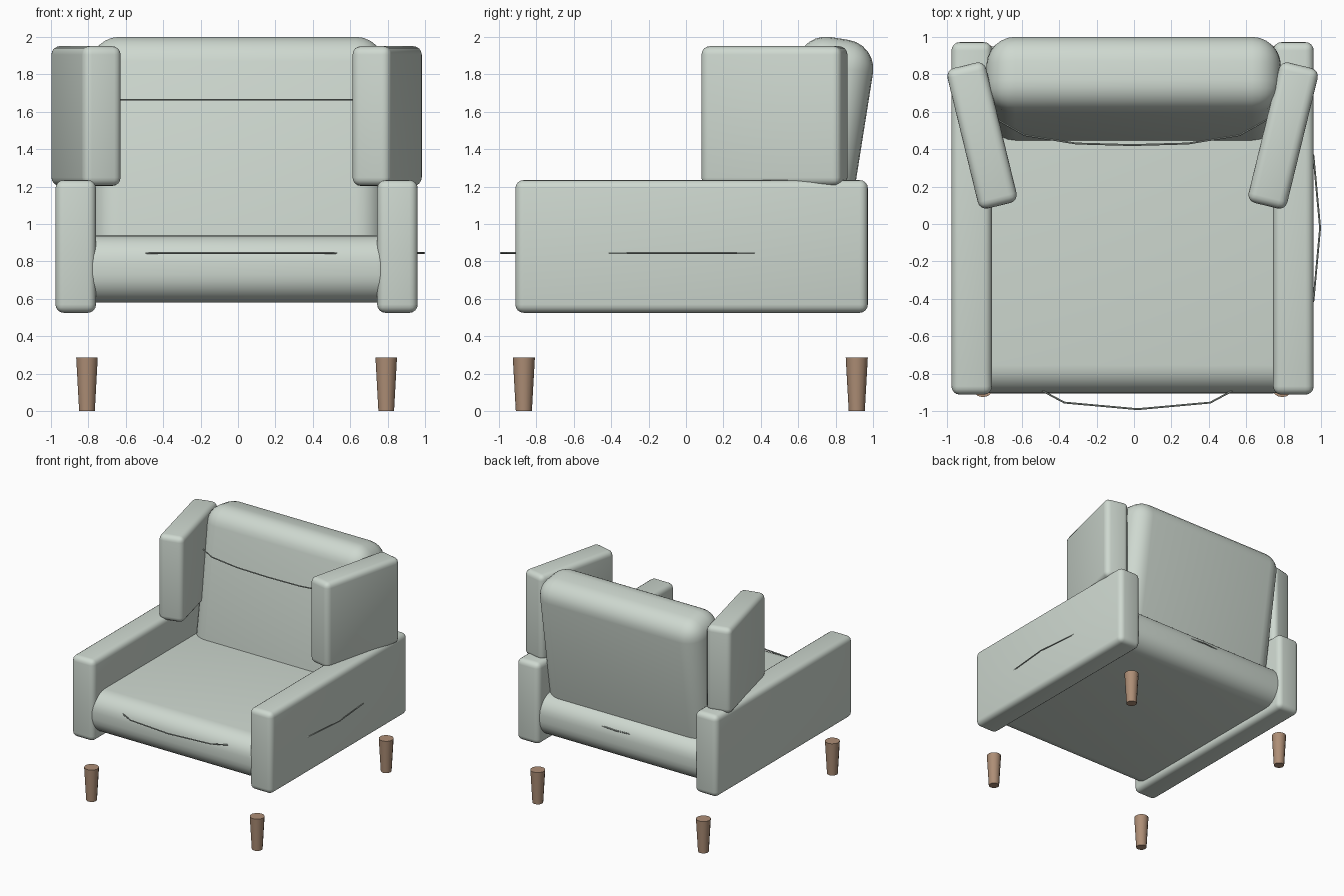
import bpy, math

if "Cube" in bpy.data.objects:
    bpy.data.objects.remove(bpy.data.objects["Cube"])


def material(name, rgb):
    m = bpy.data.materials.new(name)
    m.diffuse_color = (*rgb, 1)
    m.use_nodes = True
    m.node_tree.nodes["Principled BSDF"].inputs["Base Color"].default_value = m.diffuse_color
    return m


fabric = material("sage_fabric", (0.62, 0.69, 0.63))
piping = material("dark_piping", (0.40, 0.45, 0.41))
wood = material("brown_wood", (0.42, 0.27, 0.18))


def finish(o, name, mat):
    o.name = name
    o.data.materials.append(mat)
    bpy.ops.object.shade_smooth_by_angle(angle=math.radians(35))
    return o


def soft_box(name, center, size, bevel, segments, rot=(0, 0, 0)):
    bpy.ops.mesh.primitive_cube_add(size=1, location=center)
    o = bpy.context.object
    o.scale = size
    bpy.ops.object.transform_apply(location=False, rotation=False, scale=True)
    b = o.modifiers.new("rounding", 'BEVEL')
    b.width, b.segments, b.limit_method = bevel, segments, 'NONE'
    bpy.ops.object.modifier_apply(modifier=b.name)
    o.rotation_euler = rot
    return finish(o, name, fabric)


def piping_ring(name, center, a, b, n=2.6, count=16, radius=0.005):
    # thin cord following a rounded-square loop
    cu = bpy.data.curves.new(name, 'CURVE')
    cu.dimensions = '3D'
    cu.bevel_depth, cu.bevel_resolution = radius, 1
    s = cu.splines.new('POLY')
    s.points.add(count - 1)
    s.use_cyclic_u = True
    for i, p in enumerate(s.points):
        t = 2 * math.pi * i / count
        c, d = math.cos(t), math.sin(t)
        r = (abs(c) ** n + abs(d) ** n) ** (-1 / n)
        p.co = (a * r * c, b * r * d, 0, 1)
    o = bpy.data.objects.new(name, cu)
    bpy.context.collection.objects.link(o)
    o.location = center
    bpy.ops.object.select_all(action='DESELECT')
    o.select_set(True)
    bpy.context.view_layer.objects.active = o
    bpy.ops.object.convert(target='MESH')
    finish(bpy.context.object, name, piping)


CX = -0.0075   # symmetry plane of the upholstery

# seat cushion
soft_box("seat", (CX, 0.022, 0.76), (1.80, 1.855, 0.36), 0.15, 6)

# reclined back cushion, placed along its tilted axis
tilt = math.radians(9)
low, high = -0.2, 1.065
mid = (low + high) / 2
soft_box("back", (-0.002, 0.655 + mid * math.sin(tilt), 0.94 + mid * math.cos(tilt)),
         (1.575, 0.41, high - low), 0.155, 6, (-tilt, 0, 0))

# arms, wings and legs on both sides
for side, label in ((-1, "left"), (1, "right")):
    soft_box(label + "_arm", (CX + side * 0.86, 0.03, 0.88), (0.217, 1.885, 0.71), 0.045, 4)
    soft_box(label + "_wing", (CX + side * 0.805, 0.473, 1.577), (0.213, 0.772, 0.747),
             0.045, 4, (0, 0, -side * math.radians(13.7)))
    for y, end in ((-0.867, "front"), (0.913, "back")):
        bpy.ops.mesh.primitive_cone_add(vertices=14, radius1=0.043, radius2=0.059,
                                        depth=0.285, location=(CX + side * 0.80, y, 0.1425))
        finish(bpy.context.object, f"{end}_{label}_leg", wood)

# piping loops around seat and back
piping_ring("seat_piping", (0.018, -0.022, 0.845), 0.977, 0.968)
piping_ring("back_piping", (-0.01, 0.65, 1.665), 0.75, 0.228)
